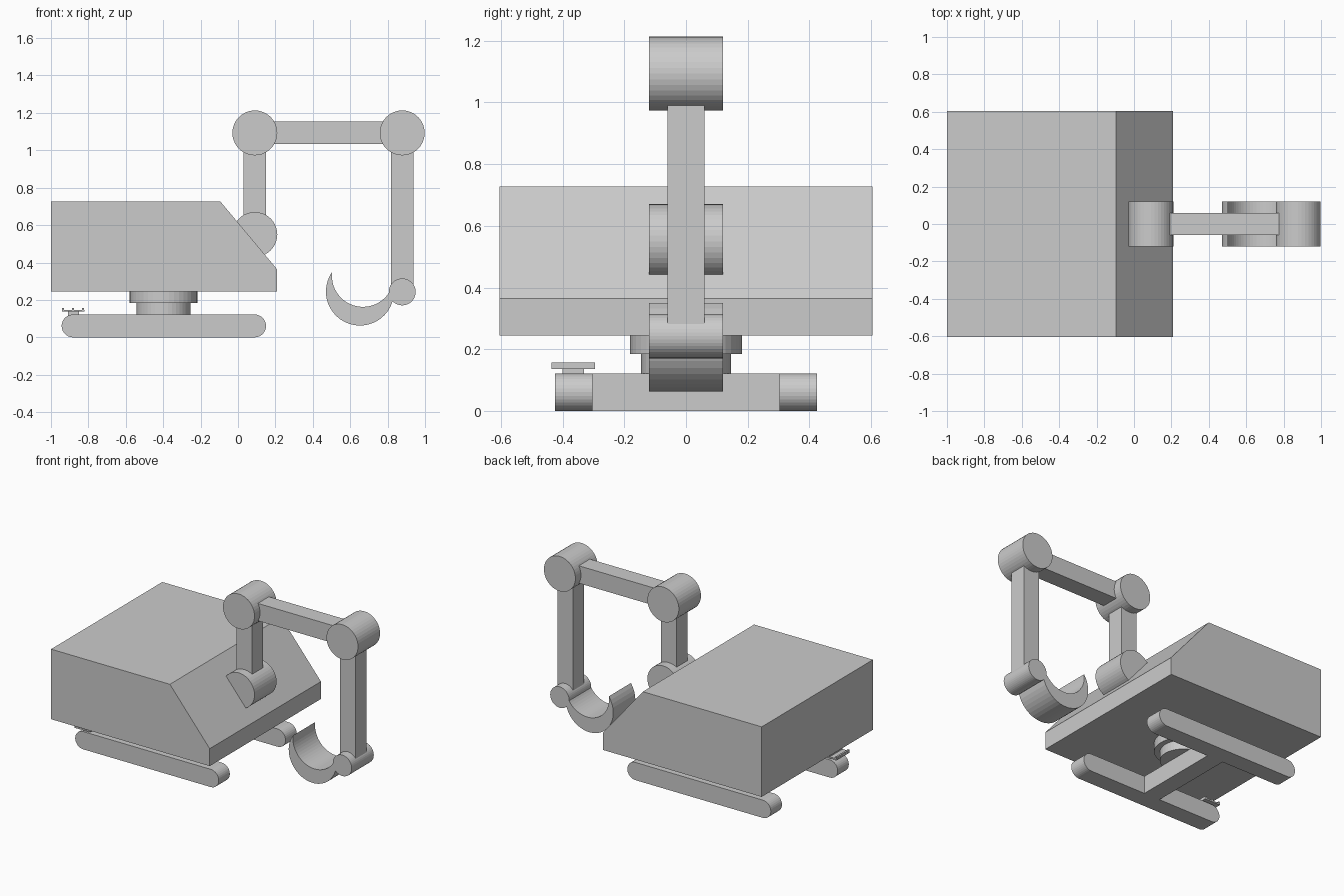
import bpy, math

if "Cube" in bpy.data.objects:
    bpy.data.objects.remove(bpy.data.objects["Cube"])

grey = bpy.data.materials.new("plain grey")
grey.diffuse_color = (0.6, 0.6, 0.6, 1)
grey.use_nodes = True
grey.node_tree.nodes["Principled BSDF"].inputs["Base Color"].default_value = grey.diffuse_color


def finish(name, verts, faces):
    mesh = bpy.data.meshes.new(name)
    mesh.from_pydata(verts, [], faces)
    mesh.materials.append(grey)
    obj = bpy.data.objects.new(name, mesh)
    bpy.context.collection.objects.link(obj)
    return obj


def extrude_y(name, profile, y0, y1):
    """Counter-clockwise x-z profile pushed from y0 to y1."""
    n = len(profile)
    verts = [(x, y0, z) for x, z in profile] + [(x, y1, z) for x, z in profile]
    faces = [tuple(range(n)), tuple(range(2 * n - 1, n - 1, -1))]
    faces += [(i, i + n, (i + 1) % n + n, (i + 1) % n) for i in range(n)]
    return finish(name, verts, faces)


def box(name, x0, x1, y0, y1, z0, z1):
    return extrude_y(name, [(x0, z0), (x1, z0), (x1, z1), (x0, z1)], y0, y1)


def arc(cx, cz, r, a0, a1, n):
    return [(cx + r * math.cos(a0 + (a1 - a0) * i / n),
             cz + r * math.sin(a0 + (a1 - a0) * i / n)) for i in range(n + 1)]


def joint(name, x, z, r):
    return extrude_y(name, arc(x, z, r, 0, 2 * math.pi, 40)[:-1], -0.12, 0.12)


def upright_disc(name, x, y, r, z0, z1):
    bpy.ops.mesh.primitive_cylinder_add(vertices=40, radius=r, depth=z1 - z0,
                                        location=(x, y, (z0 + z1) / 2))
    obj = bpy.context.object
    obj.name = name
    obj.data.materials.append(grey)
    return obj


# Tracks with rounded ends, and the bar that joins them
R = 0.061
half = math.pi / 2
track = arc(0.089, R, R, -half, half, 16) + arc(-0.882, R, R, half, 3 * half, 16)
for side, y in (("front", -0.424), ("back", 0.303)):
    extrude_y(side + "_track", track, y, y + 0.121)
box("track_crossbar", -0.46, -0.338, -0.303, 0.303, 0, 0.121)

# Turntable
upright_disc("turntable_lower", -0.398, 0, 0.145, 0.121, 0.184)
upright_disc("turntable_upper", -0.398, 0, 0.181, 0.184, 0.246)

# Body with sloping nose
extrude_y("body", [(-1, 0.245), (0.208, 0.245), (0.208, 0.365),
                   (-0.095, 0.727), (-1, 0.727)], -0.605, 0.605)

# Arm joints and beams
joint("shoulder_joint", 0.09, 0.55, 0.12)
joint("elbow_joint", 0.09, 1.093, 0.12)
joint("outer_joint", 0.878, 1.093, 0.12)
joint("wrist_joint", 0.878, 0.243, 0.072)
box("lower_arm", 0.03, 0.15, -0.06, 0.06, 0.55, 1.093)
box("upper_arm", 0.09, 0.878, -0.06, 0.06, 1.033, 1.153)
box("drop_arm", 0.818, 0.938, -0.06, 0.06, 0.243, 1.093)

# Crescent scoop between two circles, tip to tip
oc, ro = (0.652, 0.245), 0.182
ic, ri = (0.668, 0.329), 0.166
tip_l, tip_r = (0.503, 0.350), (0.829, 0.288)


def angle(c, p):
    return math.atan2(p[1] - c[1], p[0] - c[0]) % (2 * math.pi)


outer = arc(*oc, ro, angle(oc, tip_l), angle(oc, tip_r) + 2 * math.pi, 28)
inner = arc(*ic, ri, angle(ic, tip_r), angle(ic, tip_l), 28)
n = len(outer)
inner.reverse()
verts = [(x, y, z) for y in (-0.12, 0.12) for x, z in outer + inner]
faces = []
for i in range(n - 1):
    o, k, m = i, i + n, 2 * n
    faces += [(o, o + 1, k + 1, k), (o + m, k + m, k + 1 + m, o + 1 + m),
              (o, o + m, o + 1 + m, o + 1), (k, k + 1, k + 1 + m, k + m)]
finish("scoop", verts, faces)

# Small ribbed pad on the end of the front track
box("pad_post", -0.91, -0.85, -0.40, -0.33, 0.115, 0.137)
box("pad_plate", -0.942, -0.822, -0.435, -0.295, 0.137, 0.147)
for i, x in enumerate((-0.935, -0.882, -0.829)):
    box("pad_rib_%d" % (i + 1), x - 0.006, x + 0.006, -0.435, -0.295, 0.147, 0.158)
